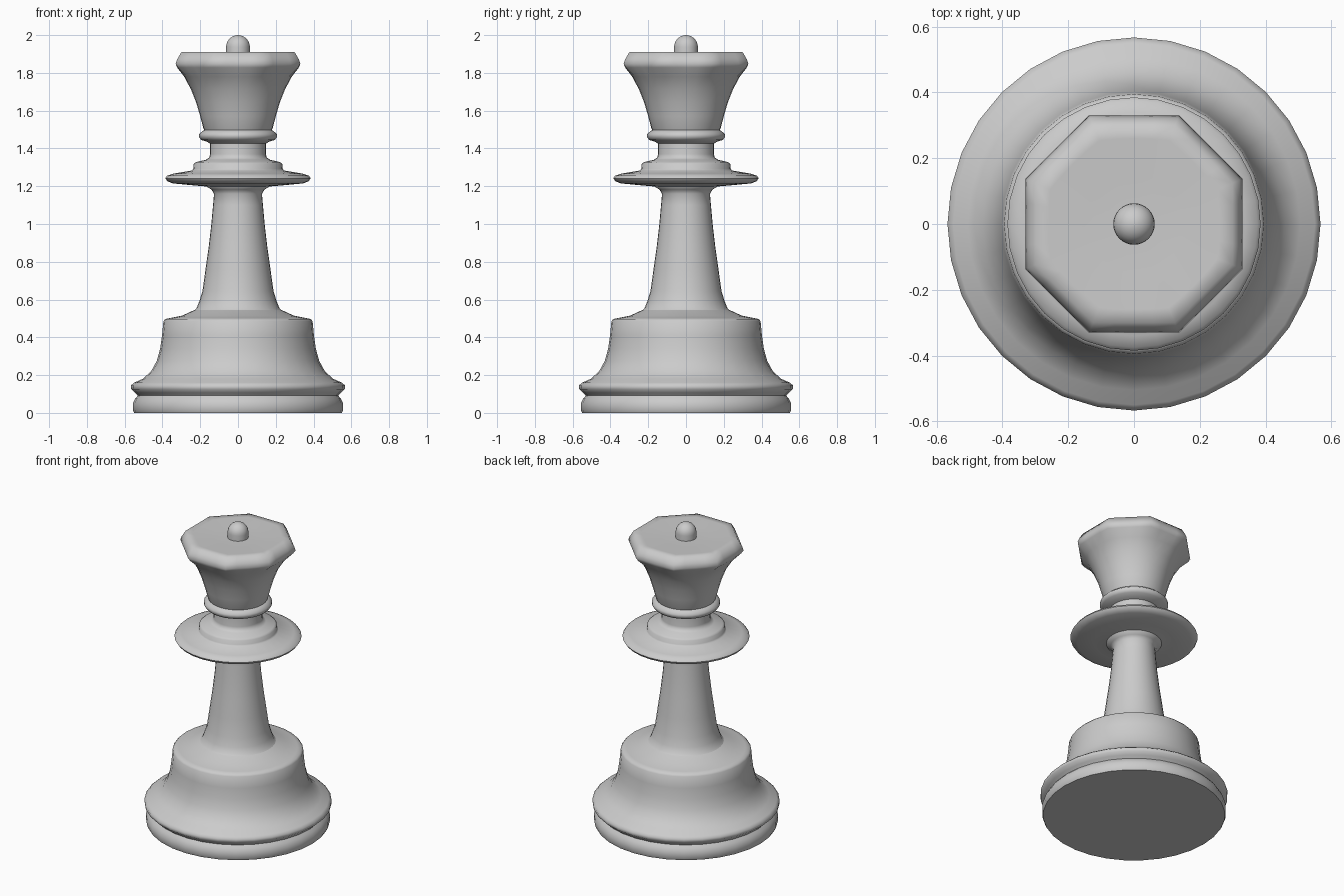
import bpy, bmesh
from math import sin, cos, pi

SIDES = 32


def octagon(angle):
    """Radius factor of an octagon whose flats have an inradius of 1."""
    a = (angle + pi / 8) % (pi / 4) - pi / 8
    return 1 / cos(a)


def lathe(name, profile, facet=None, sharp=40):
    """Revolve (radius, z[, octagon amount]) points into a closed solid."""
    bm = bmesh.new()
    rings = []
    for p in profile:
        amount = p[2] if len(p) > 2 else 0
        ring = []
        for i in range(SIDES):
            a = 2 * pi * i / SIDES
            r = p[0] * (1 + amount * (octagon(a) - 1))
            ring.append(bm.verts.new((r * cos(a), r * sin(a), p[1])))
        rings.append(ring)
    for lo, hi in zip(rings, rings[1:]):
        for i in range(SIDES):
            j = (i + 1) % SIDES
            bm.faces.new((lo[i], lo[j], hi[j], hi[i]))
    bm.faces.new(rings[0][::-1])
    bm.faces.new(rings[-1])
    mesh = bpy.data.meshes.new(name)
    bm.to_mesh(mesh)
    bm.free()
    obj = bpy.data.objects.new(name, mesh)
    bpy.context.collection.objects.link(obj)
    bpy.ops.object.select_all(action='DESELECT')
    obj.select_set(True)
    bpy.context.view_layer.objects.active = obj
    bpy.ops.object.shade_smooth_by_angle(angle=sharp * pi / 180)
    return obj


# Grooved foot and drum
lathe("base", [
    (0.55, 0), (0.557, 0.015), (0.557, 0.05), (0.545, 0.075), (0.53, 0.092),
    (0.545, 0.107), (0.565, 0.125), (0.567, 0.145), (0.55, 0.16),
    (0.505, 0.18), (0.46, 0.22), (0.43, 0.275), (0.412, 0.34),
    (0.402, 0.41), (0.395, 0.485), (0.385, 0.497), (0.36, 0.502),
    (0.295, 0.515), (0.23, 0.545), (0.18, 0.56)], sharp=60)

# Tapered column flaring into the collar
lathe("stem", [
    (0.235, 0.54), (0.22, 0.553), (0.205, 0.59), (0.188, 0.645), (0.172, 0.76),
    (0.155, 0.88), (0.141, 1.0), (0.132, 1.1), (0.127, 1.16),
    (0.14, 1.182), (0.17, 1.2), (0.17, 1.22)], sharp=60)

# Wide disc with a stepped top
lathe("collar", [
    (0.13, 1.19), (0.16, 1.198), (0.24, 1.205), (0.345, 1.215), (0.375, 1.227),
    (0.385, 1.242), (0.375, 1.256), (0.34, 1.267), (0.245, 1.283),
    (0.237, 1.292), (0.235, 1.318), (0.222, 1.328), (0.17, 1.34),
    (0.152, 1.352), (0.148, 1.37), (0.148, 1.45)], sharp=60)

# Ring under the crown
lathe("neck_ring", [
    (0.148, 1.425), (0.165, 1.436), (0.195, 1.445), (0.206, 1.46),
    (0.206, 1.476), (0.19, 1.49), (0.175, 1.5)], sharp=60)

# Flared crown, round below and octagonal at the rim
lathe("crown", [
    (0.17, 1.48), (0.183, 1.505), (0.2, 1.57), (0.222, 1.645),
    (0.25, 1.715), (0.285, 1.78, 0.3), (0.322, 1.828, 0.8),
    (0.33, 1.848, 1), (0.322, 1.872, 1), (0.3, 1.91, 1),
    (0.26, 1.91, 0.7), (0.15, 1.902), (0.04, 1.902)], sharp=60)

# Rounded knob on top
lathe("knob", [(0.063, 1.89)] + [
    (0.063 * cos(t * pi / 14), 1.937 + 0.063 * sin(t * pi / 14))
    for t in range(7)] + [(0.003, 2.0)], sharp=60)
